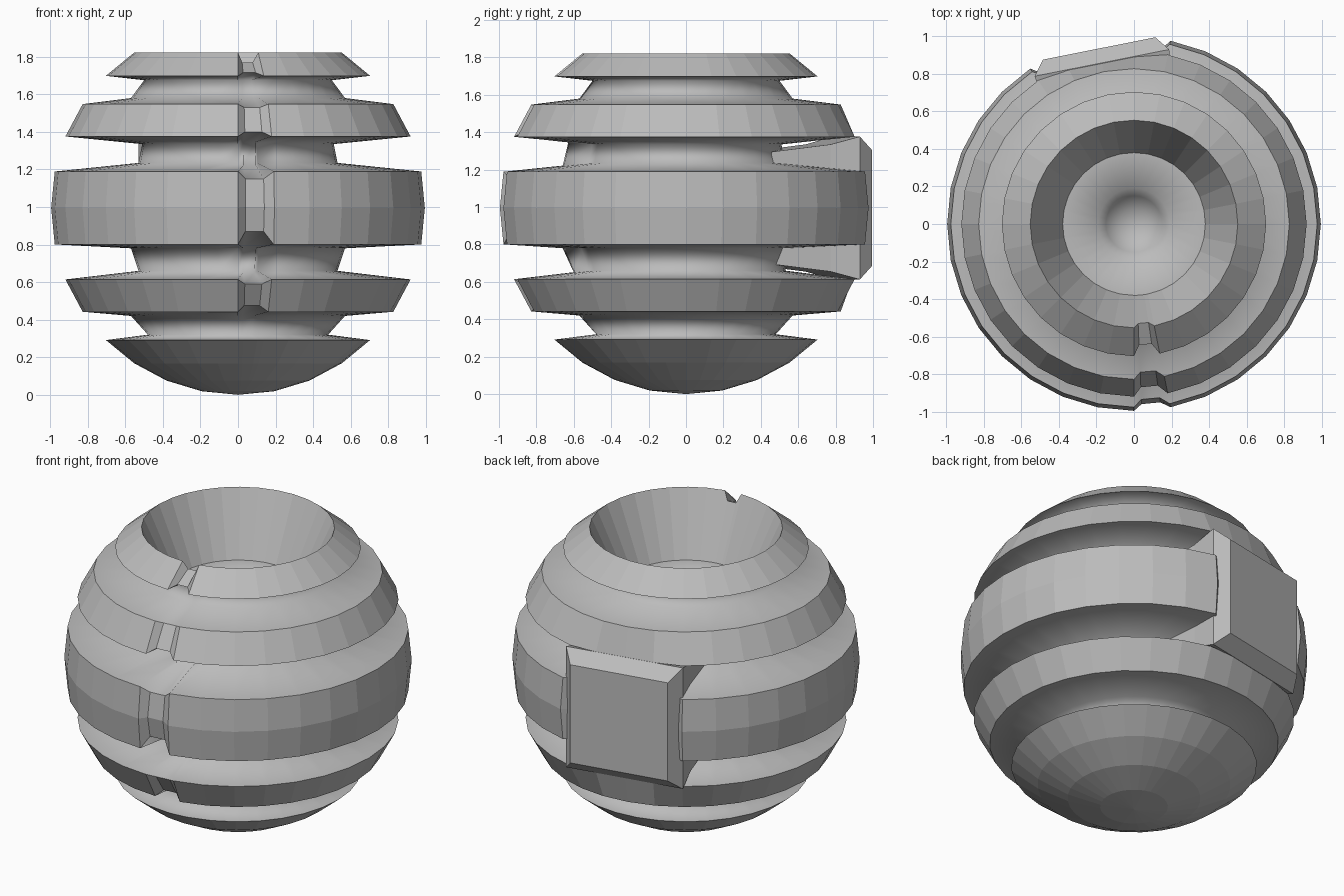
import bpy, bmesh, math
from mathutils import Vector

if "Cube" in bpy.data.objects:
    bpy.data.objects.remove(bpy.data.objects["Cube"])

stone = bpy.data.materials.new("plain grey")
stone.diffuse_color = (0.5, 0.5, 0.5, 1)
stone.use_nodes = True
stone.node_tree.nodes["Principled BSDF"].inputs["Base Color"].default_value = stone.diffuse_color

# Direction the back plate faces, and its sideways direction
tilt = math.radians(11.25)
nrm = Vector((-math.sin(tilt), math.cos(tilt), 0))
tan = Vector((nrm.y, -nrm.x, 0))


def finish(bm, name):
    bmesh.ops.recalc_face_normals(bm, faces=bm.faces)
    me = bpy.data.meshes.new(name)
    bm.to_mesh(me)
    bm.free()
    me.materials.append(stone)
    ob = bpy.data.objects.new(name, me)
    bpy.context.collection.objects.link(ob)
    return ob


def ball(i):
    """Radius and height of row i of the outer sphere."""
    a = math.radians(11.25 * i)
    return 0.995 * math.cos(a), 0.995 + 0.995 * math.sin(a)


# Profile rows: (r, z), (r, z) inside the front channel, smooth flag of the strip above
P = []
def row(p, q=None, smooth=True):
    P.append((p, q or p, smooth))

for i in (-7, -6, -5):
    row(ball(i), None, False)
row(ball(-4))
row((0.48, 0.32))
row((0.57, 0.42))
row(ball(-3), (0.79, 0.475), False)
row(ball(-2), (0.87, 0.59))
row((0.53, 0.66), (0.60, 0.65))
row((0.57, 0.78), (0.66, 0.78))
row(ball(-1), (0.935, 0.87), False)
row(ball(0), (0.96, 1.0), False)
row(ball(1), (0.935, 1.15))
row((0.53, 1.235), (0.66, 1.22))
row((0.51, 1.335), (0.63, 1.345))
row(ball(2), (0.87, 1.40), False)
row(ball(3), (0.79, 1.53))
row((0.57, 1.58))
row((0.50, 1.675))
row(ball(4), (0.645, 1.715), False)
row(ball(5), (0.53, 1.77), False)
# bowl and dimple in the top
row((0.38, 1.44))
row((0.19, 1.43))
row((0.15, 1.36))
row((0.08, 1.31))

# Columns: 32 sides plus two columns for the channel floor
cols = [(11.25 * k, False) for k in range(32)] + [(2.4, True), (8.4, True)]
cols.sort()
n = len(cols)
bm = bmesh.new()
rings = []
for p, q, s in P:
    ring = []
    for ang, chan in cols:
        r, z = q if chan else p
        a = math.radians(ang - 90)
        co = Vector((r * math.cos(a), r * math.sin(a), z))
        # sink the ball behind the back plate
        if abs(co.dot(tan)) < 0.3 and abs(z - 1) < 0.4:
            limit = 0.80 if abs(z - 1) < 0.3 else 0.872
            co -= nrm * max(0, co.dot(nrm) - limit)
        ring.append(bm.verts.new(co))
    rings.append(ring)
for j, (a, b) in enumerate(zip(rings, rings[1:])):
    for k in range(n):
        m = (k + 1) % n
        bm.faces.new((a[k], a[m], b[m], b[k])).smooth = P[j][2]
# close the bottom and the dimple
for ring, z in ((rings[0], 0.0), (rings[-1], 1.295)):
    c = bm.verts.new((0, 0, z))
    for k in range(n):
        bm.faces.new((ring[k], ring[(k + 1) % n], c)).smooth = z > 1
finish(bm, "ribbed_ball")

# Back plate: chamfered block running back to the core
bm = bmesh.new()
loops = []
for d, w, h in ((0.40, 0.33, 0.30), (0.72, 0.345, 0.34), (0.875, 0.365, 0.382), (0.953, 0.305, 0.31)):
    loops.append([bm.verts.new(nrm * d + tan * (sx * w) + Vector((0, 0, 0.995 + sz * h)))
                  for sx, sz in ((-1, -1), (1, -1), (1, 1), (-1, 1))])
for a, b in zip(loops, loops[1:]):
    for k in range(4):
        m = (k + 1) % 4
        bm.faces.new((a[k], a[m], b[m], b[k]))
bm.faces.new(loops[0])
bm.faces.new(loops[-1])
finish(bm, "back_plate")
